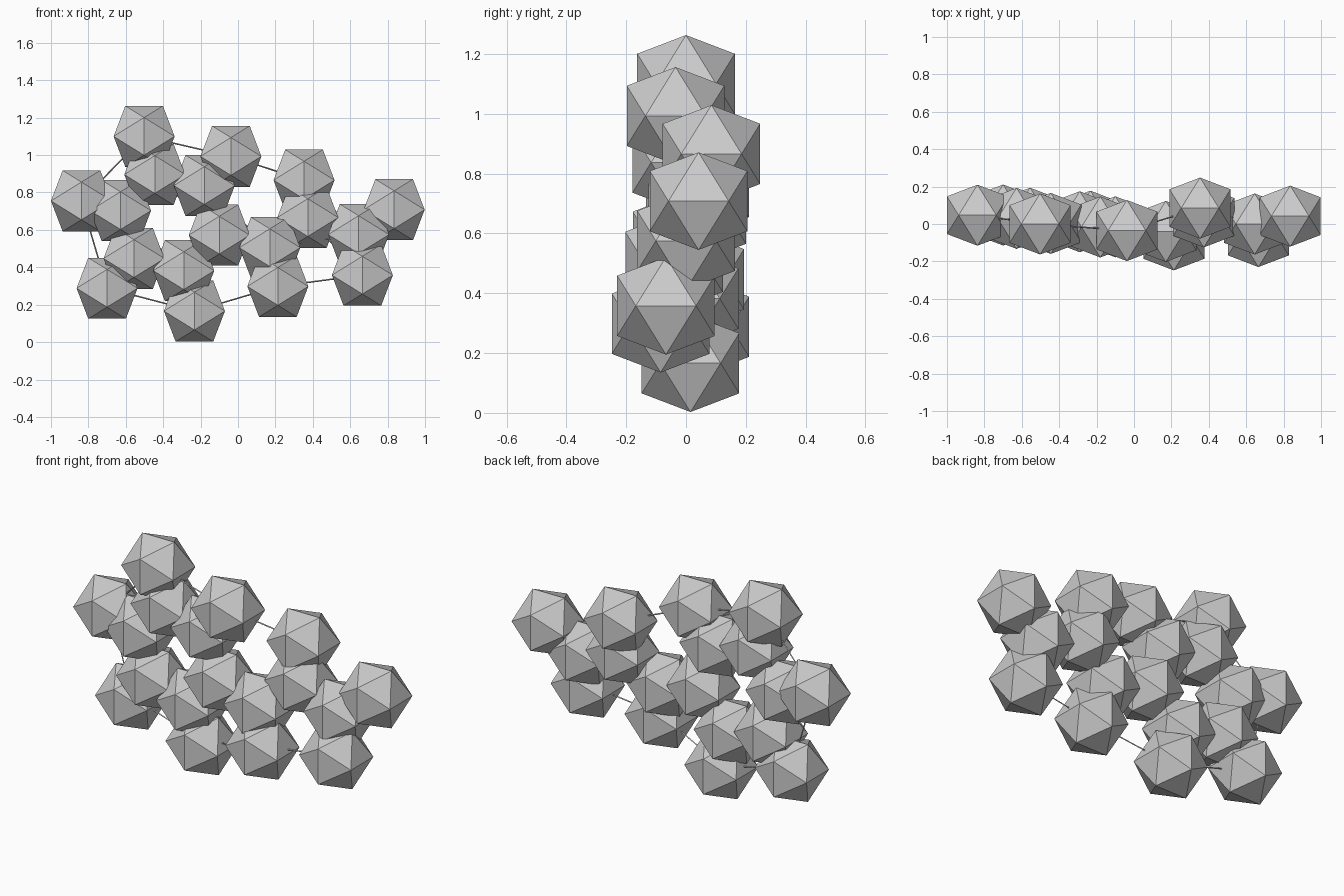
import bpy, bmesh
from mathutils import Vector
from itertools import combinations

if "Cube" in bpy.data.objects:
    bpy.data.objects.remove(bpy.data.objects["Cube"])

PHI = (1 + 5 ** 0.5) / 2
HALF = 0.163          # half width of each ball
ROD_RADIUS = 0.004
REACH = 0.497         # rods join every pair of balls closer than this

# Ball centres: six-sided ring, side chain, outer balls
ring = [(-0.445, 0.003, 0.896), (-0.18, -0.016, 0.837), (-0.10, -0.015, 0.572),
        (-0.29, 0.012, 0.382), (-0.556, 0.031, 0.447), (-0.628, 0.03, 0.703)]
chain = [(0.17, -0.04, 0.505), (0.373, 0.038, 0.666), (0.645, 0.0, 0.575)]
outer = [(-0.502, 0.0, 1.10), (-0.038, -0.035, 0.993), (0.353, 0.085, 0.866),
         (0.835, 0.042, 0.708), (0.665, -0.067, 0.358), (0.213, -0.085, 0.298),
         (-0.233, 0.015, 0.166), (-0.70, 0.048, 0.288), (-0.837, 0.047, 0.755)]


def new_object(name, mesh):
    obj = bpy.data.objects.new(name, mesh)
    bpy.context.collection.objects.link(obj)
    return obj


# Shared twenty-sided ball, edge-up orientation
def ball_mesh():
    bm = bmesh.new()
    a = HALF / PHI
    for s in (-a, a):
        for t in (-HALF, HALF):
            for co in ((s, 0, t), (0, t, s), (t, s, 0)):
                bm.verts.new(co)
    bmesh.ops.convex_hull(bm, input=bm.verts[:])
    bmesh.ops.recalc_face_normals(bm, faces=bm.faces[:])
    mesh = bpy.data.meshes.new("ball")
    bm.to_mesh(mesh)
    bm.free()
    return mesh


# Shared thin rod of unit length
def rod_mesh():
    bm = bmesh.new()
    bmesh.ops.create_cone(bm, cap_ends=True, segments=4, radius1=ROD_RADIUS,
                          radius2=ROD_RADIUS, depth=1)
    mesh = bpy.data.meshes.new("rod")
    bm.to_mesh(mesh)
    bm.free()
    return mesh


# Balls
ball = ball_mesh()
for name, group in (("ring_ball", ring), ("chain_ball", chain), ("outer_ball", outer)):
    for co in group:
        new_object(name, ball).location = co

# Connecting rods
rod = rod_mesh()
for p, q in combinations([Vector(c) for c in ring + chain + outer], 2):
    d = q - p
    if d.length < REACH:
        obj = new_object("rod", rod)
        obj.location = (p + q) / 2
        obj.rotation_mode = 'QUATERNION'
        obj.rotation_quaternion = d.to_track_quat('Z', 'Y')
        obj.scale = (1, 1, d.length)
